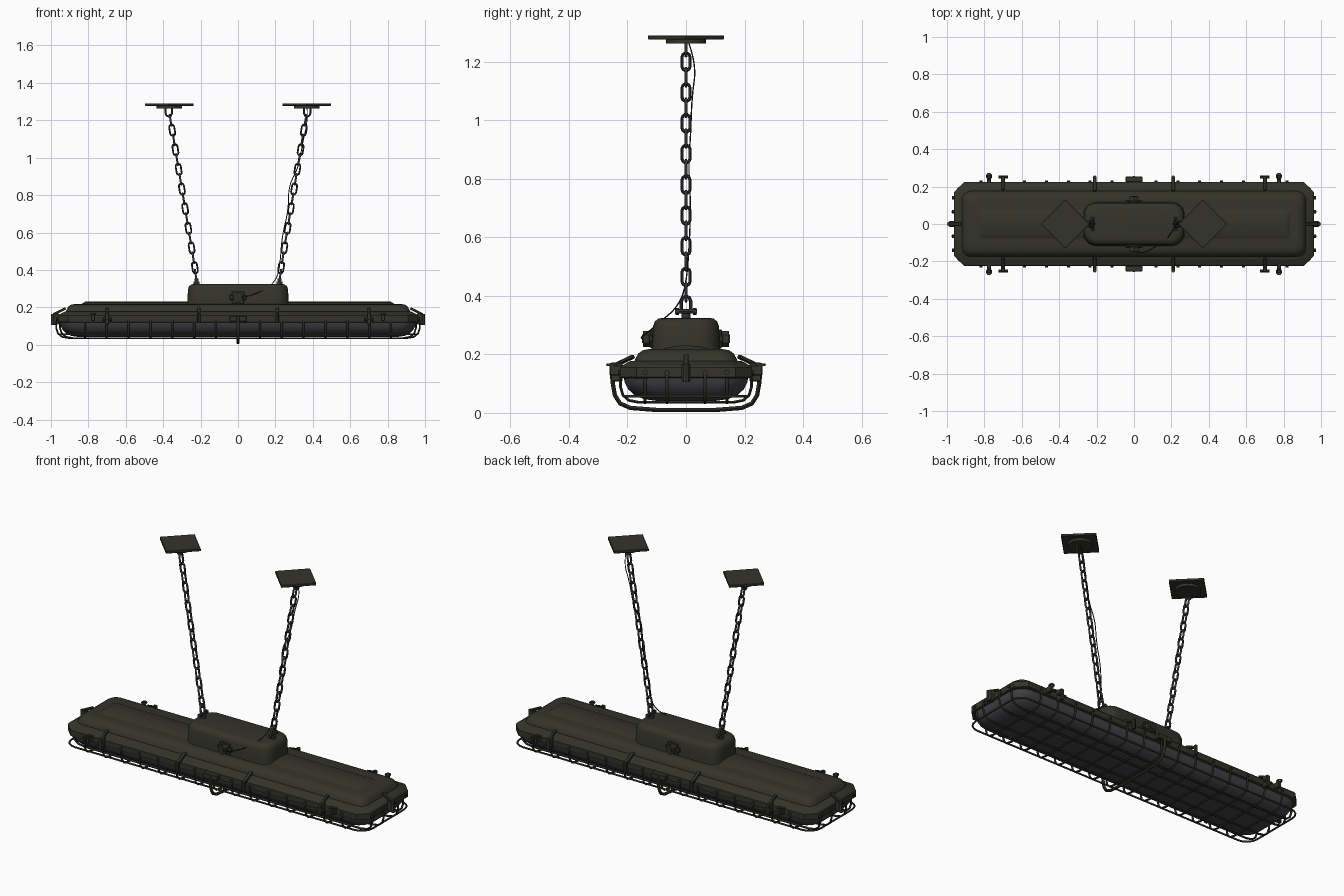
import bpy, bmesh, math
from mathutils import Vector, Matrix

if "Cube" in bpy.data.objects:
    bpy.data.objects.remove(bpy.data.objects["Cube"])


def material(name, col):
    m = bpy.data.materials.new(name)
    m.diffuse_color = (*col, 1)
    m.use_nodes = True
    m.node_tree.nodes["Principled BSDF"].inputs["Base Color"].default_value = m.diffuse_color
    return m


OLIVE = material("dark olive paint", (0.034, 0.034, 0.023))
CAGE = material("cage olive", (0.026, 0.026, 0.018))
STEEL = material("dark chain steel", (0.034, 0.034, 0.036))
GLASS = material("smoked lens", (0.058, 0.053, 0.062))
RUBBER = material("black cable", (0.015, 0.015, 0.015))


def finish(o, mat, angle=35):
    o.data.materials.clear()
    o.data.materials.append(mat)
    bpy.ops.object.select_all(action='DESELECT')
    o.select_set(True)
    bpy.context.view_layer.objects.active = o
    bpy.ops.object.shade_smooth_by_angle(angle=math.radians(angle))
    return o


def from_bm(name, bm, mat, angle=35):
    bmesh.ops.recalc_face_normals(bm, faces=bm.faces)
    me = bpy.data.meshes.new(name)
    bm.to_mesh(me)
    bm.free()
    o = bpy.data.objects.new(name, me)
    bpy.context.collection.objects.link(o)
    return finish(o, mat, angle)


def outline(hx, hy, r, z, n):
    """Rounded (or chamfered, n=1) rectangle."""
    pts = []
    for k, (sx, sy) in enumerate([(1, 1), (-1, 1), (-1, -1), (1, -1)]):
        for i in range(n + 1):
            a = math.pi / 2 * (k + i / n)
            pts.append((sx * (hx - r) + r * math.cos(a), sy * (hy - r) + r * math.sin(a), z))
    return pts


def loft(name, sections, mat, n=6, angle=35):
    bm = bmesh.new()
    rings = [[bm.verts.new(p) for p in outline(*s, n)] for s in sections]
    for a, b in zip(rings, rings[1:]):
        for i in range(len(a)):
            j = (i + 1) % len(a)
            bm.faces.new((a[i], a[j], b[j], b[i]))
    bm.faces.new(rings[0])
    bm.faces.new(rings[-1])
    return from_bm(name, bm, mat, angle)


def box(name, c, size, mat, bevel=0.003, rot=None):
    bm = bmesh.new()
    bmesh.ops.create_cube(bm, size=1)
    bmesh.ops.scale(bm, vec=size, verts=bm.verts)
    if bevel:
        bmesh.ops.bevel(bm, geom=bm.edges[:], offset=bevel, segments=1, affect='EDGES')
    m = Matrix.Translation(c) @ (rot if rot else Matrix())
    bmesh.ops.transform(bm, matrix=m, verts=bm.verts)
    return from_bm(name, bm, mat)


def cyl(name, c, r, h, mat, axis='Z', sides=16):
    bm = bmesh.new()
    bmesh.ops.create_cone(bm, cap_ends=True, segments=sides, radius1=r, radius2=r, depth=h)
    rot = {'Z': Matrix(), 'Y': Matrix.Rotation(math.pi / 2, 4, 'X'),
           'X': Matrix.Rotation(math.pi / 2, 4, 'Y')}[axis]
    bmesh.ops.transform(bm, matrix=Matrix.Translation(c) @ rot, verts=bm.verts)
    return from_bm(name, bm, mat)


def wires(name, paths, r, mat, cyclic=False, smooth=False):
    """One mesh object made of round wires along the given paths."""
    cu = bpy.data.curves.new(name, 'CURVE')
    cu.dimensions = '3D'
    cu.bevel_depth = r
    cu.bevel_resolution = 1
    cu.resolution_u = 6
    cu.use_fill_caps = True
    for p in paths:
        sp = cu.splines.new('NURBS' if smooth else 'POLY')
        sp.points.add(len(p) - 1)
        for q, v in zip(sp.points, p):
            q.co = (*v, 1)
        sp.use_cyclic_u = cyclic
        if smooth:
            sp.order_u = 3
            sp.use_endpoint_u = True
    o = bpy.data.objects.new(name, cu)
    bpy.context.collection.objects.link(o)
    bpy.ops.object.select_all(action='DESELECT')
    o.select_set(True)
    bpy.context.view_layer.objects.active = o
    bpy.ops.object.convert(target='MESH')
    return finish(bpy.context.view_layer.objects.active, mat, 60)


# housing: chamfered flange, domed shell, long ridge
loft("flange", [(.95, .212, .055, .118), (.963, .225, .055, .122), (.963, .225, .055, .155),
                (.957, .219, .055, .162), (.925, .188, .05, .178)], OLIVE, 1, 20)
loft("upper_housing", [(.925, .18, .05, .165), (.918, .173, .05, .185), (.908, .163, .05, .203),
                       (.893, .148, .045, .214), (.87, .125, .04, .218)], OLIVE)
loft("roof_ridge", [(.84, .085, .02, .214), (.83, .07, .02, .222), (.82, .04, .02, .228),
                    (.815, .004, .003, .231)], OLIVE, 3)
# glass bowl
loft("lens", [(.953, .213, .09, .125), (.95, .21, .09, .105), (.938, .197, .09, .08),
              (.918, .175, .09, .06), (.89, .143, .08, .047), (.85, .1, .06, .041)], GLASS, 8, 60)
# control box
loft("junction_box", [(.272, .118, .07, .205), (.27, .115, .07, .235), (.268, .113, .07, .295),
                      (.262, .107, .068, .312), (.25, .095, .06, .322), (.235, .08, .05, .325)], OLIVE, 8)
# cable glands on both sides of the box
for s in (-1, 1):
    box("gland_plate", (0, s * .117, .253), (.065, .012, .065), OLIVE)
    cyl("gland_nut", (0, s * .132, .253), .027, .03, OLIVE, 'Y', 6)
    cyl("gland_neck", (0, s * .145, .253), .015, .012, CAGE, 'Y', 12)
    box("gland_ear", (.035, s * .12, .253), (.02, .014, .025), OLIVE)
    box("gland_ear", (-.035, s * .12, .253), (.02, .014, .025), OLIVE)

# guard cage
half = [(.224, .13), (.224, .09), (.216, .062), (.196, .043), (.16, .036)]
cross = [(-y, z) for y, z in half] + [(y, z) for y, z in reversed(half)]
wires("cage_ribs", [[(k * .117, y, z) for y, z in cross] for k in range(-7, 8)], .0055, CAGE)
endp = [(.962, .14), (.972, .12), (.972, .09), (.962, .06), (.94, .042), (.9, .035)]
lon = [(-x, z) for x, z in endp] + [(x, z) for x, z in reversed(endp)]
wires("cage_bars", [[(x - math.copysign(.02 if abs(y) > .1 else 0, x), y, z) for x, z in lon]
                    for y in (-.14, -.065, .065, .14)], .0055, CAGE)
wires("cage_ring", [outline(.957, .213, .07, .057, 4)], .005, CAGE, True)
hoop = [(.25, .15), (.25, .1), (.243, .06), (.225, .032), (.19, .017), (.1, .01)]
wires("centre_hoop", [[(0, -y, z) for y, z in hoop] + [(0, y, z) for y, z in reversed(hoop)]],
      .0085, CAGE)

# clips, latches and rim studs along the long sides
for s in (-1, 1):
    tilt = Matrix.Rotation(-s * .45, 4, 'X')
    for x in (-.775, .775):
        box("clip_lug", (x, s * .236, .145), (.02, .05, .035), OLIVE)
        wires("clip_eye", [[(x + .012 * math.cos(a), s * .255 + .014 * math.sin(a), .165)
                            for a in [i * math.pi / 5 for i in range(10)]]], .005, OLIVE, True)
    for x in (-.7, .7):
        box("latch_body", (x, s * .237, .14), (.022, .04, .065), OLIVE)
        box("latch_lever", (x, s * .215, .178), (.016, .075, .012), OLIVE, rot=tilt)
        cyl("latch_pin", (x, s * .25, .135), .008, .05, OLIVE, 'X', 8)
    for x in (-.21, .21):
        box("side_tab", (x, s * .215, .175), (.02, .085, .014), OLIVE, rot=tilt)
        cyl("side_tab_bolt", (x, s * .25, .143), .01, .055, OLIVE, 'Z', 8)
    box("hoop_mount", (0, s * .238, .138), (.09, .03, .03), OLIVE)
    for k in range(-7, 8):
        cyl("rim_stud", (k * .117, s * .225, .138), .008, .016, OLIVE, 'Y', 8)
    # end latches
    box("end_latch_body", (s * .973, 0, .138), (.03, .03, .06), OLIVE)
    box("end_latch_lever", (s * .955, 0, .178), (.075, .018, .013), OLIVE,
        rot=Matrix.Rotation(s * .45, 4, 'Y'))
    cyl("end_latch_pin", (s * .988, 0, .135), .012, .06, OLIVE, 'Z', 8)
    for y in (-.14, -.065, .065, .14):
        cyl("end_stud", (s * .962, y, .138), .009, .02, OLIVE, 'X', 8)


# suspension
def chain_x(z):
    return .222 + .165 * (z - .36)


for s in (-1, 1):
    axis = Vector((s * .165, 0, 1)).normalized()
    sides = (Vector((0, 1, 0)), Vector((axis.z, 0, -axis.x)))
    links = []
    for i in range(16):
        z = 1.2 - .0525 * i
        c = Vector((s * chain_x(z), 0, z))
        path = []
        for k in range(12):
            a = math.pi * (k % 6) / 5
            e = 1 if k < 6 else -1
            path.append(c + e * (axis * (.017 + .0135 * math.sin(a)) + sides[i % 2] * .0135 * math.cos(a)))
        links.append(path)
    wires("chain", links, .0055, STEEL, True)
    # ceiling plate, disc and hook
    box("ceiling_plate", (s * .367, 0, 1.2835), (.185, .185, .014), OLIVE, .002,
        Matrix.Rotation(math.pi / 4, 4, 'Z'))
    cyl("ceiling_disc", (s * .367, 0, 1.27), .068, .016, OLIVE, 'Z', 32)
    u = [(.017, 1.265), (.017, 1.238), (.012, 1.225), (0, 1.22)]
    u += [(-a, b) for a, b in u[-2::-1]]
    wires("ceiling_hook", [[(s * .37 + a, 0, b) for a, b in u]], .0055, STEEL)
    # shackle standing on the box
    x = s * .222
    cyl("shackle_base", (x, 0, .328), .016, .022, STEEL, 'Z', 12)
    cyl("shackle_bolt", (x, 0, .347), .008, .074, STEEL, 'Y', 8)
    for e in (-1, 1):
        cyl("shackle_nut", (x, e * .03, .347), .012, .012, STEEL, 'Y', 6)
    u = [(.017, .345), (.017, .378), (.012, .393), (0, .4)]
    u += [(-a, b) for a, b in u[-2::-1]]
    wires("shackle", [[(x + s * .15 * (b - .345), a, b) for a, b in u]], .006, STEEL)

# power cable from the front gland up the right chain
wires("power_cable", [[(0, -.145, .253), (.04, -.16, .255), (.1, -.13, .275), (.17, -.09, .31),
                       (.21, -.03, .36), (.225, 0, .43), (.235, .012, .58), (.27, .016, .72),
                       (.27, .008, .85), (.325, .016, .95), (.345, .02, 1.08),
                       (.372, .036, 1.19), (.37, .01, 1.262)]], .0025, RUBBER, False, True)
